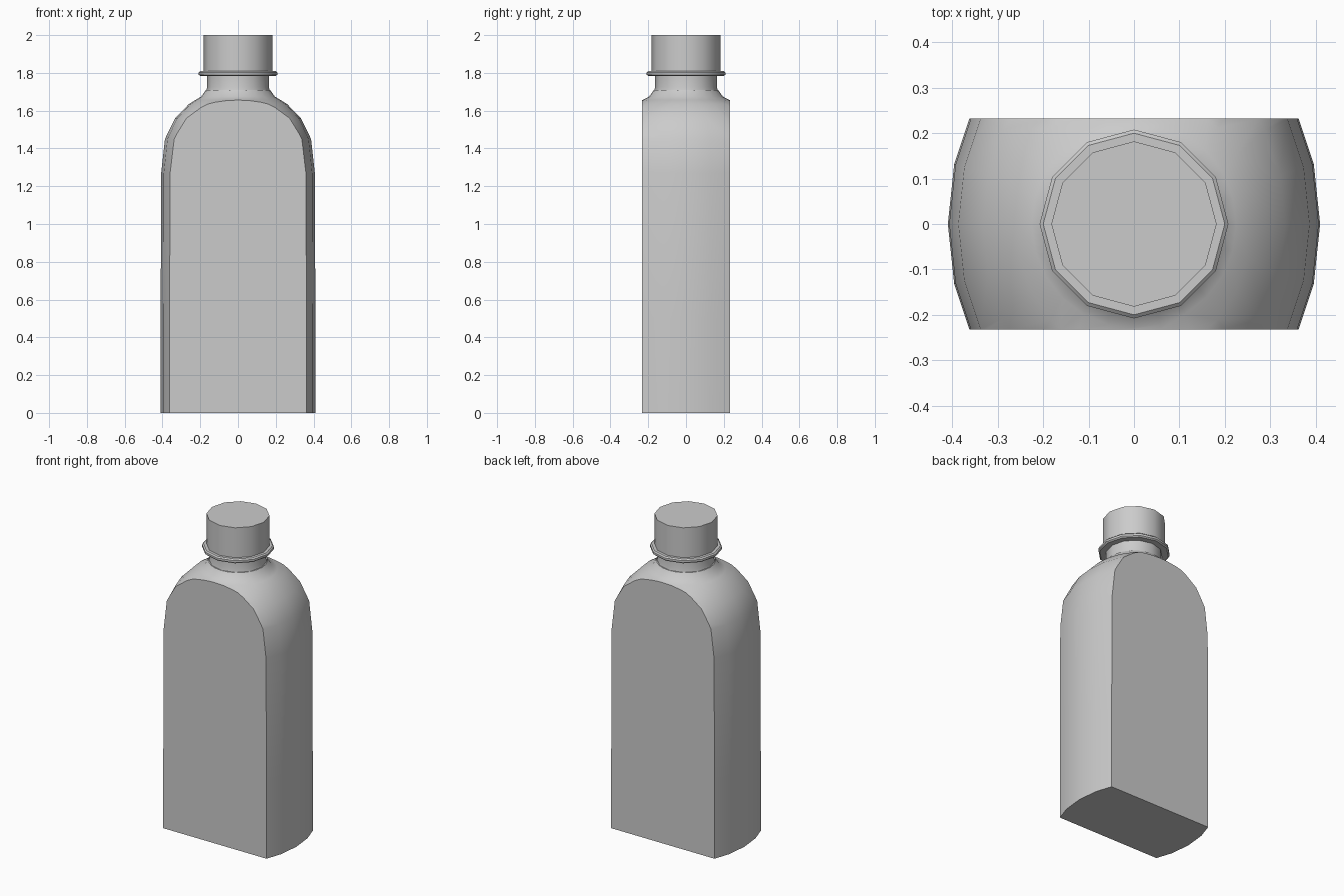
import bpy
import bmesh
from math import cos, sin, pi, radians

cube = bpy.data.objects.get("Cube")
if cube:
    bpy.data.objects.remove(cube, do_unlink=True)

GREY = (0.6, 0.6, 0.6, 1)
plastic = bpy.data.materials.new("plain grey")
plastic.use_nodes = True
plastic.diffuse_color = GREY
plastic.node_tree.nodes["Principled BSDF"].inputs["Base Color"].default_value = GREY

HALF_DEPTH = 0.232


def round_stretch(r):
    return 1.0


def body_stretch(r):
    """Wide rings bulge front to back; rings near the neck stay round."""
    t = min(max((r - 0.22) / 0.06, 0), 1)
    return 1 / (1 - 0.196 * t)


def lathe(name, profile, sides, stretch=round_stretch, cut=None):
    """Revolve (radius, height) points, close both ends, slice flat front and back."""
    bm = bmesh.new()
    rings = []
    for r, z in profile:
        angles = [2 * pi * i / sides for i in range(sides)]
        rings.append([bm.verts.new((r * cos(a), r * stretch(r) * sin(a), z))
                      for a in angles])
    for low, high in zip(rings, rings[1:]):
        for i in range(sides):
            j = (i + 1) % sides
            bm.faces.new((low[i], low[j], high[j], high[i]))
    bm.faces.new(rings[0][::-1])
    bm.faces.new(rings[-1])
    if cut:
        for side in (-1, 1):
            geom = bm.verts[:] + bm.edges[:] + bm.faces[:]
            bmesh.ops.bisect_plane(bm, geom=geom, plane_co=(0, side * cut, 0),
                                   plane_no=(0, side, 0), clear_outer=True)
            rim = [e for e in bm.edges if e.is_boundary]
            bmesh.ops.holes_fill(bm, edges=rim, sides=0)
    bmesh.ops.recalc_face_normals(bm, faces=bm.faces[:])
    mesh = bpy.data.meshes.new(name)
    bm.to_mesh(mesh)
    bm.free()
    mesh.materials.append(plastic)
    obj = bpy.data.objects.new(name, mesh)
    bpy.context.collection.objects.link(obj)
    bpy.ops.object.select_all(action="DESELECT")
    obj.select_set(True)
    bpy.context.view_layer.objects.active = obj
    bpy.ops.object.shade_smooth_by_angle(angle=radians(35))
    return obj


# Flat-sided body with arched shoulders
lathe("bottle_body", [(0.41, 0), (0.41, 0.5), (0.407, 1.27), (0.387, 1.45),
                      (0.333, 1.56), (0.26, 1.635), (0.225, 1.657),
                      (0.195, 1.675), (0.17, 1.71)],
      24, body_stretch, HALF_DEPTH)

# Neck
lathe("neck", [(0.17, 1.7), (0.163, 1.725), (0.163, 1.79)], 12)

# Rounded collar under the cap
lathe("collar", [(0.16, 1.783), (0.2, 1.783), (0.208, 1.79),
                 (0.208, 1.803), (0.2, 1.81), (0.18, 1.81)], 12)

# Screw cap
lathe("cap", [(0.182, 1.8), (0.182, 2)], 12)
